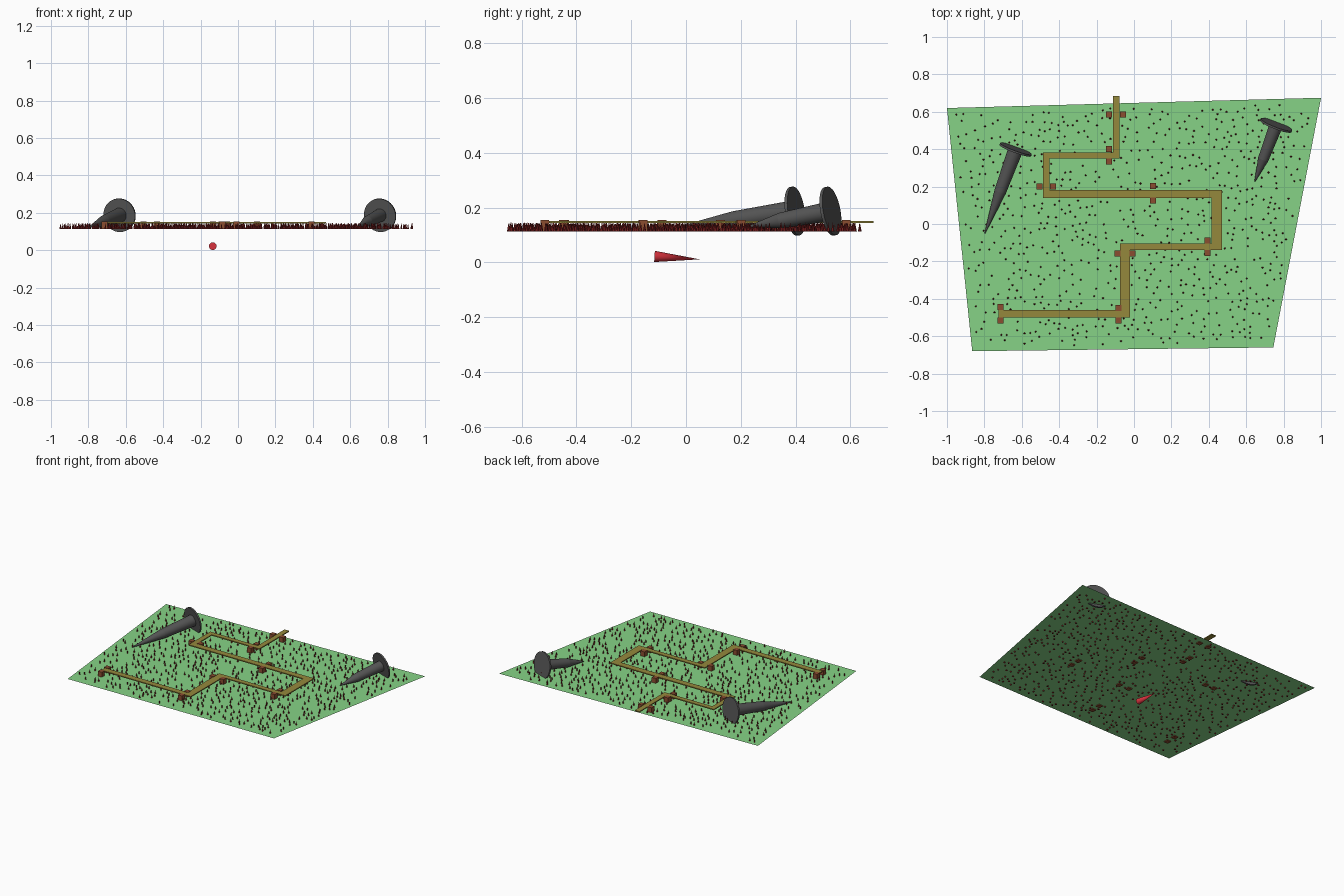
import bpy, bmesh, math, random
from mathutils import Vector, Matrix

if "Cube" in bpy.data.objects:
    bpy.data.objects.remove(bpy.data.objects["Cube"])

random.seed(4)
GROUND = 0.119


def material(name, rgb):
    m = bpy.data.materials.new(name)
    m.diffuse_color = (*rgb, 1)
    m.use_nodes = True
    m.node_tree.nodes["Principled BSDF"].inputs["Base Color"].default_value = m.diffuse_color
    return m


GREEN = material("grass_green", (0.24, 0.65, 0.24))
OLIVE = material("plank_olive", (0.30, 0.25, 0.045))
BROWN = material("post_brown", (0.26, 0.075, 0.03))
DARKRED = material("spike_red", (0.22, 0.015, 0.015))
RED = material("marker_red", (0.65, 0.03, 0.045))
STEEL = material("dark_steel", (0.09, 0.09, 0.09))


def finish(name, bm, mat, smooth=False):
    me = bpy.data.meshes.new(name)
    bm.to_mesh(me)
    bm.free()
    ob = bpy.data.objects.new(name, me)
    bpy.context.collection.objects.link(ob)
    me.materials.append(mat)
    if smooth:
        bpy.ops.object.select_all(action='DESELECT')
        ob.select_set(True)
        bpy.context.view_layer.objects.active = ob
        bpy.ops.object.shade_smooth_by_angle()
    return ob


def box(bm, x0, x1, y0, y1, z0, z1):
    c = Vector((x0 + x1, y0 + y1, z0 + z1)) / 2
    s = Matrix.Diagonal((x1 - x0, y1 - y0, z1 - z0, 1))
    bmesh.ops.create_cube(bm, size=1, matrix=Matrix.Translation(c) @ s)


def cone_between(bm, a, b, r1, r2, sides):
    a, b = Vector(a), Vector(b)
    rot = (b - a).to_track_quat('Z', 'Y').to_matrix().to_4x4()
    bmesh.ops.create_cone(bm, cap_ends=True, segments=sides, radius1=r1, radius2=r2,
                          depth=(b - a).length, matrix=Matrix.Translation((a + b) / 2) @ rot)


# Ground sheet
CORNERS = [(-0.865, -0.68), (0.745, -0.66), (1.0, 0.675), (-1.0, 0.62)]
bm = bmesh.new()
bm.faces.new([bm.verts.new((x, y, GROUND)) for x, y in CORNERS])
finish("ground", bm, GREEN)


# Scattered spikes, kept inside the sheet and apart from each other
def inside(x, y, margin=0.025):
    for (ax, ay), (bx, by) in zip(CORNERS, CORNERS[1:] + CORNERS[:1]):
        cross = (bx - ax) * (y - ay) - (by - ay) * (x - ax)
        if cross < margin * math.hypot(bx - ax, by - ay):
            return False
    return True


spots = []
for _ in range(9000):
    x, y = random.uniform(-0.95, 0.95), random.uniform(-0.66, 0.64)
    if len(spots) < 800 and inside(x, y) and all((x - u) ** 2 + (y - v) ** 2 > 0.0007 for u, v in spots):
        spots.append((x, y))
bm = bmesh.new()
for x, y in spots:
    cone_between(bm, (x, y, 0.113), (x, y, 0.145), 0.006, 0, 6)
finish("spikes", bm, DARKRED)

# Zigzag walkway: one plank per straight run, butted at the corners
bm = bmesh.new()
for x0, x1, y0, y1 in [
        (-0.113, -0.077, 0.35, 0.685), (-0.487, -0.113, 0.35, 0.383),
        (-0.487, -0.452, 0.183, 0.35), (-0.487, 0.47, 0.14, 0.183),
        (0.415, 0.47, -0.14, 0.14), (-0.075, 0.415, -0.14, -0.105),
        (-0.075, -0.022, -0.50, -0.14), (-0.725, -0.075, -0.50, -0.459)]:
    box(bm, x0, x1, y0, y1, 0.144, 0.151)
finish("walkway", bm, OLIVE)

# Posts in pairs beside the walkway
bm = bmesh.new()
for x, y, dx, dy in [
        (-0.096, 0.585, 0.037, 0), (-0.134, 0.367, 0, 0.034), (-0.469, 0.2, 0.035, 0),
        (0.101, 0.164, 0, 0.038), (0.393, -0.122, 0, 0.034), (-0.048, -0.157, 0.04, 0),
        (-0.084, -0.482, 0, 0.034), (-0.715, -0.48, 0, 0.036)]:
    for s in (-1, 1):
        px, py = x + s * dx, y + s * dy
        box(bm, px - 0.016, px + 0.016, py - 0.016, py + 0.016, 0.113, 0.154)
finish("posts", bm, BROWN)


# Large nails lying on the ground: head disc, shank, tapered point
def nail(name, head, tip, taper_from, r):
    h, t = Vector(head), Vector(tip)
    d = (t - h).normalized()
    bm = bmesh.new()
    cone_between(bm, h - d * 0.005, h + d * 0.006, 0.09, 0.09, 40)
    m = h.lerp(t, taper_from)
    cone_between(bm, h + d * 0.004, m, r, r * 0.8, 32)
    cone_between(bm, m, t, r * 0.8, 0.002, 32)
    finish(name, bm, STEEL, True)


nail("nail_left", (-0.633, 0.398, 0.187), (-0.798, -0.052, 0.122), 0.5, 0.04)
nail("nail_right", (0.76, 0.528, 0.187), (0.645, 0.225, 0.13), 0.6, 0.036)

# Red marker cone under the sheet
bm = bmesh.new()
cone_between(bm, (-0.135, -0.115, 0.0215), (-0.135, 0.05, 0.011), 0.0205, 0, 32)
finish("marker_cone", bm, RED, True)
